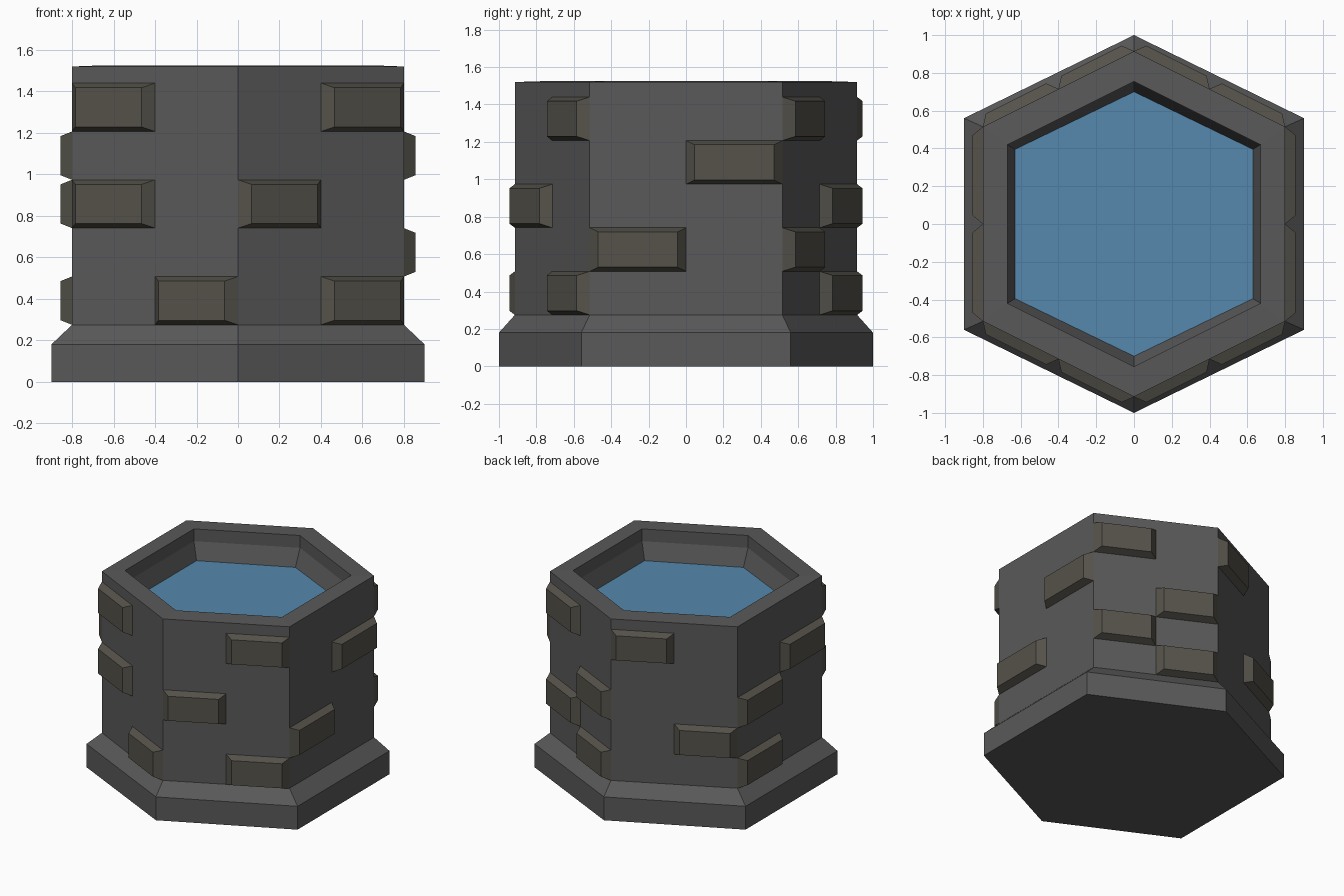
import bpy, bmesh
from mathutils import Vector

if "Cube" in bpy.data.objects:
    bpy.data.objects.remove(bpy.data.objects["Cube"])


def material(name, rgb):
    m = bpy.data.materials.new(name)
    m.diffuse_color = (*rgb, 1)
    m.use_nodes = True
    m.node_tree.nodes["Principled BSDF"].inputs["Base Color"].default_value = m.diffuse_color
    return m


def finish(bm, name, mat):
    bmesh.ops.recalc_face_normals(bm, faces=bm.faces)
    me = bpy.data.meshes.new(name)
    bm.to_mesh(me)
    bm.free()
    ob = bpy.data.objects.new(name, me)
    bpy.context.collection.objects.link(ob)
    me.materials.append(mat)


def hexagon(x, y, side, z):
    # corner order: front, front right, back right, back, back left, front left
    return [Vector((px, py, z)) for px, py in
            ((0, -y), (x, -side), (x, side), (0, y), (-x, side), (-x, -side))]


stone = material("stone", (0.1, 0.1, 0.1))
brick_mat = material("brick", (0.09, 0.085, 0.068))
blue = material("water", (0.09, 0.25, 0.42))

# Well wall: stepped base, shaft, rim and sloping inner lip
WALL = (0.80, 0.915, 0.515)
profile = [(0.90, 1.00, 0.56, 0), (0.90, 1.00, 0.56, 0.18),
           (*WALL, 0.275), (*WALL, 1.52),
           (0.67, 0.755, 0.42, 1.525), (0.67, 0.755, 0.42, 1.43),
           (0.63, 0.70, 0.395, 1.30)]
bm = bmesh.new()
rings = [[bm.verts.new(p) for p in hexagon(*r)] for r in profile]
bm.faces.new(rings[0])
for a, b in zip(rings, rings[1:]):
    for i in range(6):
        j = (i + 1) % 6
        bm.faces.new((a[i], a[j], b[j], b[i]))
finish(bm, "well_wall", stone)

# Water surface
bm = bmesh.new()
bm.faces.new([bm.verts.new(p) for p in hexagon(*profile[-1])])
for f in bm.faces:
    f.normal_update()
me = bpy.data.meshes.new("water")
bm.to_mesh(me)
bm.free()
me.materials.append(blue)
bpy.context.collection.objects.link(bpy.data.objects.new("water", me))

# Raised bricks per wall face: (row from the bottom, half of the face)
layout = [
    [(4, 1), (2, 0), (0, 1)],          # front right
    [(3, 1), (1, 0)],                  # right
    [(4, 0), (2, 1), (1, 0), (0, 1)],  # back right
    [(4, 0), (1, 1)],                  # back left
    [(3, 1), (2, 0), (0, 0)],          # left
    [(4, 0), (2, 0), (0, 1)],          # front left
]
ROW, DEPTH, INSET_U, INSET_Z = 0.233, 0.055, 0.045, 0.022
corners = hexagon(*WALL, 0)
bm = bmesh.new()
for i, bricks in enumerate(layout):
    start, end = corners[i], corners[(i + 1) % 6]
    along = (end - start).normalized()
    out = along.cross(Vector((0, 0, 1)))
    half_len = (end - start).length / 2
    for row, half in bricks:
        loops = []
        for du, dz, d in ((0, 0, 0), (INSET_U, INSET_Z, DEPTH)):
            u0, u1 = half * half_len + du, (half + 1) * half_len - du
            z0, z1 = 0.275 + row * ROW + dz, 0.275 + (row + 1) * ROW - dz
            loops.append([bm.verts.new(start + along * u + out * d + Vector((0, 0, z)))
                          for u, z in ((u0, z0), (u1, z0), (u1, z1), (u0, z1))])
        inner, outer = loops
        bm.faces.new(outer)
        bm.faces.new(inner[::-1])
        for k in range(4):
            m = (k + 1) % 4
            bm.faces.new((inner[k], inner[m], outer[m], outer[k]))
finish(bm, "bricks", brick_mat)
